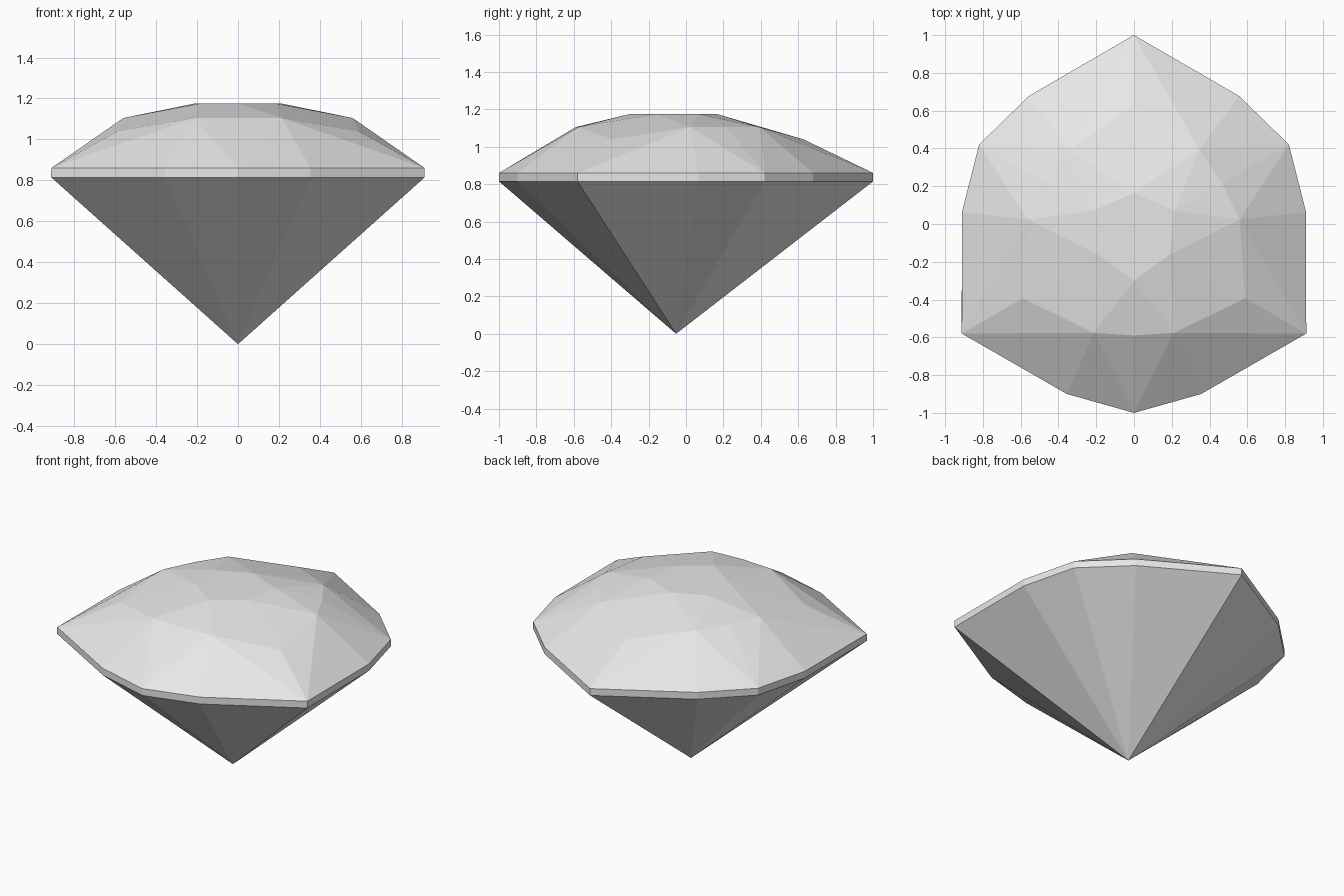
import bpy
import bmesh
from math import radians
from mathutils import Matrix, Vector

cube = bpy.data.objects.get("Cube")
if cube:
    bpy.data.objects.remove(cube, do_unlink=True)

# Heights of the facet levels
CULET, GIRDLE_LOW, GIRDLE_TOP, TABLE = 0.0, 0.815, 0.86, 1.175
CENTRE_Y = -0.053  # axis of the threefold symmetry

# Points of one half sector, relative to the axis
P = {
    "table_centre": (0, 0, TABLE),
    "table_front": (0, -0.247, TABLE),
    "table_corner": (0.189, -0.109, TABLE),
    "shoulder": (0.213, -0.523, 1.105),
    "shoulder_mid": (0, -0.537, 1.105),
    "kite_tip": (0.589, -0.34, 1.04),
    "culet": (0, 0, CULET),
}
outline = {"corner": (0.912, -0.527), "side": (0.355, -0.847), "front": (0, -0.947)}
for name, (x, y) in outline.items():
    P[name] = (x, y, GIRDLE_TOP)
    P[name + "_low"] = (x, y, GIRDLE_LOW)

# Facets of one half sector: table, star, kite, crown
facets = [
    "table_centre table_front table_corner",
    "table_front table_corner shoulder",
    "table_front shoulder_mid shoulder",
    "table_corner shoulder kite_tip",
    "shoulder kite_tip corner",
    "shoulder corner side",
    "shoulder side front",
    "shoulder front shoulder_mid",
]
# Girdle band and pavilion
for a, b in (("corner", "side"), ("side", "front")):
    facets.append(f"{a} {b} {b}_low {a}_low")
    facets.append(f"{a}_low {b}_low culet")

# Mirror each half sector and repeat it three times round the axis
bm = bmesh.new()
for turn in range(3):
    spin = Matrix.Rotation(radians(120 * turn), 3, "Z")
    for side in (1, -1):
        for facet in facets:
            corners = [Vector(P[n]) for n in facet.split()]
            for c in corners:
                c.x *= side
            bm.faces.new([bm.verts.new(spin @ c + Vector((0, CENTRE_Y, 0))) for c in corners])

# Weld the facets and merge the halves of the flat ones
bmesh.ops.remove_doubles(bm, verts=bm.verts, dist=0.004)
bmesh.ops.dissolve_limit(bm, angle_limit=radians(1), verts=bm.verts, edges=bm.edges)
bmesh.ops.recalc_face_normals(bm, faces=bm.faces)

mesh = bpy.data.meshes.new("cut_gem")
bm.to_mesh(mesh)
bm.free()
gem = bpy.data.objects.new("cut_gem", mesh)
bpy.context.collection.objects.link(gem)

# Pale grey stone
grey = bpy.data.materials.new("pale_grey")
grey.use_nodes = True
colour = (0.8, 0.8, 0.8, 1)
grey.diffuse_color = colour
grey.node_tree.nodes["Principled BSDF"].inputs["Base Color"].default_value = colour
mesh.materials.append(grey)
